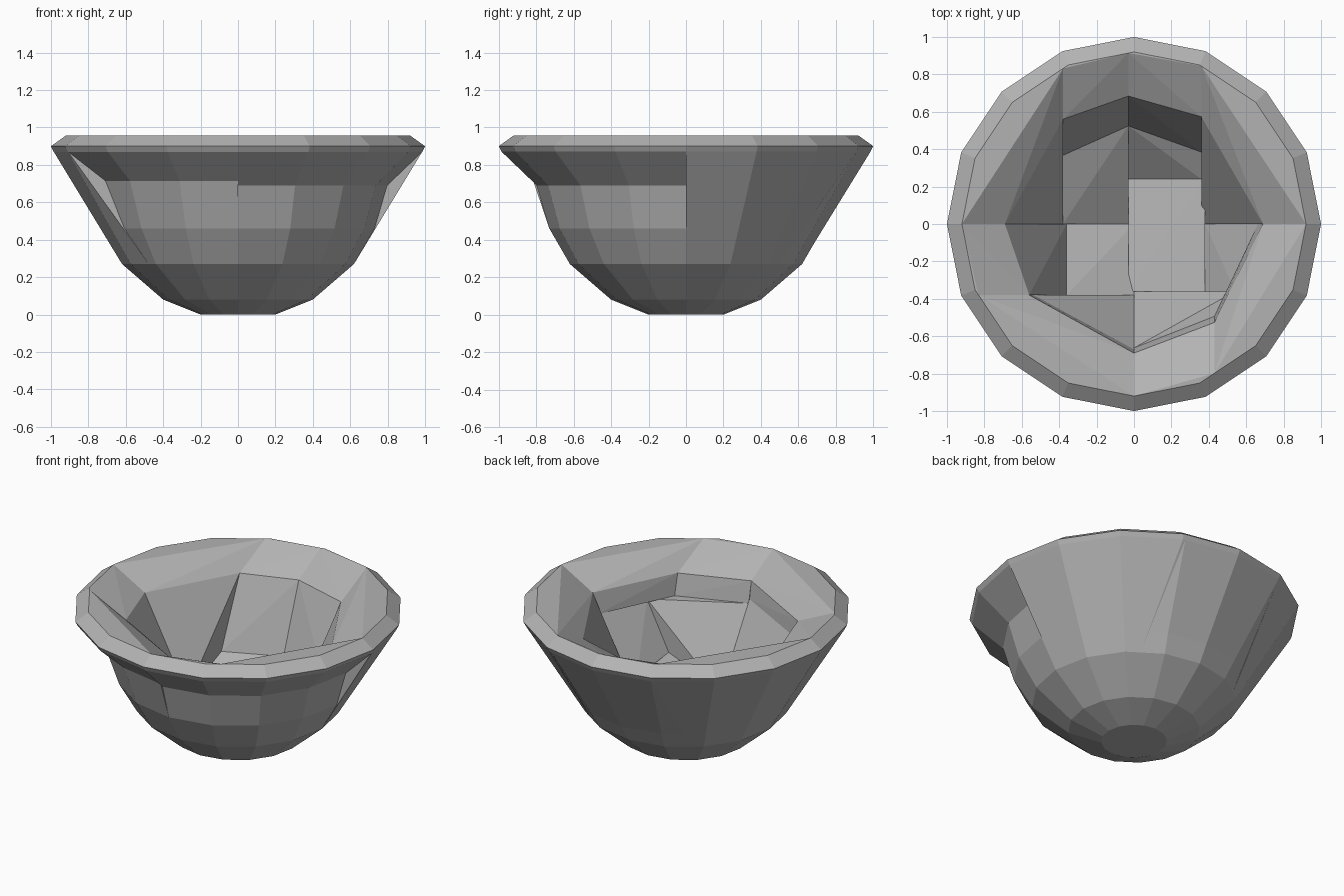
import bpy, bmesh, math
from mathutils import Vector

cube = bpy.data.objects.get("Cube")
if cube:
    bpy.data.objects.remove(cube, do_unlink=True)

grey = bpy.data.materials.new("plain grey")
grey.use_nodes = True
colour = (0.45, 0.45, 0.45, 1)
grey.diffuse_color = colour
grey.node_tree.nodes["Principled BSDF"].inputs["Base Color"].default_value = colour

# Closed cross-section of the bowl: (radius, height), outside then inside
PROFILE = [(0.2, 0), (0.4, 0.08), (0.62, 0.27), (0.73, 0.46), (0.8, 0.7),
           (0.985, 0.87), (1.0, 0.9), (0.92, 0.957),
           (0.69, 0.83), (0.67, 0.71), (0.55, 0.4), (0.3, 0.15), (0.15, 0.1)]
SIDES = 16
FAR = 2


def turned_bowl():
    bm = bmesh.new()
    rings = []
    for r, z in PROFILE:
        rings.append([bm.verts.new((r * math.cos(a), r * math.sin(a), z))
                      for a in (math.tau * i / SIDES for i in range(SIDES))])
    for low, high in zip(rings, rings[1:]):
        for i in range(SIDES):
            j = (i + 1) % SIDES
            bm.faces.new((low[i], low[j], high[j], high[i]))
    bm.faces.new(rings[0][::-1])
    bm.faces.new(rings[-1])
    return bm


def chunk(name, x, y, z=(-FAR, FAR)):
    """Cut one block out of the bowl and wrap it in a convex shell."""
    bm = turned_bowl()
    for axis, limits in enumerate((x, y, z)):
        for limit, sign in zip(limits, (-1, 1)):
            if abs(limit) >= FAR:
                continue
            point, normal = Vector(), Vector()
            point[axis], normal[axis] = limit, sign
            bmesh.ops.bisect_plane(bm, geom=bm.verts[:] + bm.edges[:] + bm.faces[:],
                                   plane_co=point, plane_no=normal, clear_outer=True)
    corners = [v.co.copy() for v in bm.verts]
    bm.free()

    shell = bmesh.new()
    for co in corners:
        shell.verts.new(co)
    bmesh.ops.remove_doubles(shell, verts=shell.verts[:], dist=0.002)
    bmesh.ops.convex_hull(shell, input=shell.verts[:])
    loose = [v for v in shell.verts if not v.link_faces]
    bmesh.ops.delete(shell, geom=loose, context='VERTS')
    bmesh.ops.recalc_face_normals(shell, faces=shell.faces[:])
    mesh = bpy.data.meshes.new(name)
    shell.to_mesh(mesh)
    shell.free()
    mesh.materials.append(grey)
    obj = bpy.data.objects.new(name, mesh)
    bpy.context.collection.objects.link(obj)


# Back: two full-height sides and two slices between them
chunk("back_right_side", (-FAR, -0.38), (0, FAR))
chunk("back_left_side", (0.36, FAR), (0, FAR))
chunk("back_right_upper_wall", (-0.38, -0.03), (0, FAR), (0.38, FAR))
chunk("back_right_lower_wall", (-0.38, -0.03), (0, FAR), (-FAR, 0.38))
chunk("back_left_upper_wall", (-0.03, 0.36), (0, FAR), (0.38, FAR))
chunk("back_left_lower_wall", (-0.03, 0.36), (0.24, FAR), (-FAR, 0.38))

# Floor
chunk("floor_right", (-0.36, 0), (-0.38, 0), (-FAR, 0.38))
chunk("floor_left", (-0.03, 0.38), (-0.36, 0.24), (-FAR, 0.38))

# Front right: full-height side, then flared rim above rounded wall
chunk("front_right_side", (-FAR, -0.36), (-0.38, 0))
chunk("front_right_rim", (-FAR, 0), (-FAR, -0.38), (0.715, FAR))
chunk("front_right_wall", (-FAR, 0), (-FAR, -0.38), (-FAR, 0.715))

# Front left: flared rim in two parts above rounded walls
chunk("front_left_rim", (0, 0.43), (-FAR, -0.36), (0.69, FAR))
chunk("side_left_rim", (0.43, FAR), (-FAR, 0), (0.69, FAR))
chunk("front_left_wall", (0, FAR), (-FAR, -0.36), (-FAR, 0.69))
chunk("side_left_wall", (0.38, FAR), (-0.36, 0), (-FAR, 0.69))
